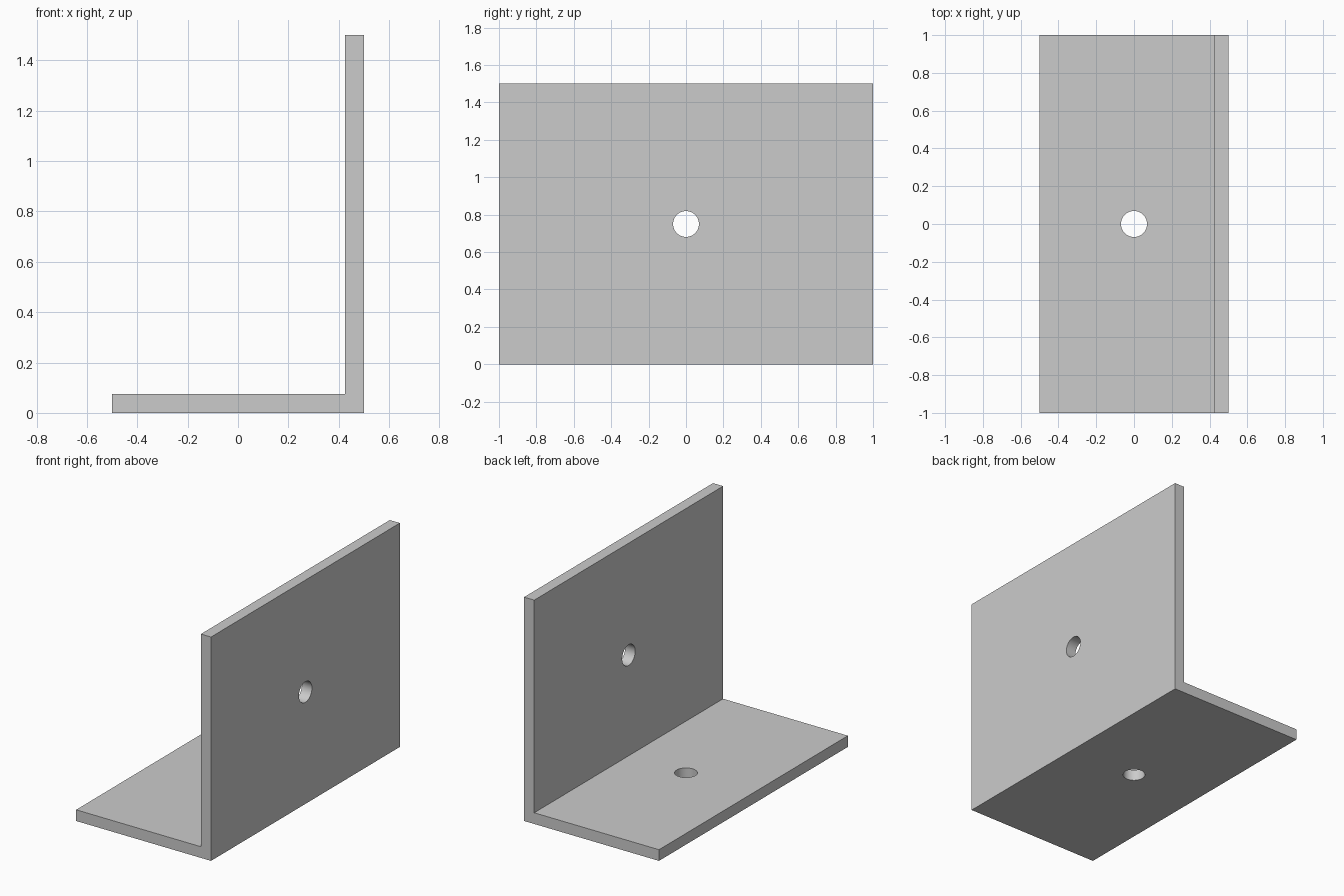
import bpy
import bmesh
from mathutils import Vector

cube = bpy.data.objects.get("Cube")
if cube:
    bpy.data.objects.remove(cube, do_unlink=True)

HALF_WIDTH, HALF_LENGTH, HEIGHT, THICK = 0.5, 1.0, 1.5, 0.075
HOLE_RADIUS = 0.069

# Plain grey metal
grey = bpy.data.materials.new("grey_metal")
grey.use_nodes = True
colour = (0.6, 0.6, 0.6, 1)
grey.diffuse_color = colour
grey.node_tree.nodes["Principled BSDF"].inputs["Base Color"].default_value = colour

# Angle bracket: L-shaped profile extruded along its length
inner = HALF_WIDTH - THICK
profile = [(-HALF_WIDTH, 0), (HALF_WIDTH, 0), (HALF_WIDTH, HEIGHT),
           (inner, HEIGHT), (inner, THICK), (-HALF_WIDTH, THICK)]
bm = bmesh.new()
end = bm.faces.new([bm.verts.new((x, -HALF_LENGTH, z)) for x, z in profile])
extruded = bmesh.ops.extrude_face_region(bm, geom=[end])["geom"]
bmesh.ops.translate(bm, vec=Vector((0, 2 * HALF_LENGTH, 0)),
                    verts=[v for v in extruded if isinstance(v, bmesh.types.BMVert)])
bmesh.ops.recalc_face_normals(bm, faces=bm.faces)
mesh = bpy.data.meshes.new("angle_bracket")
bm.to_mesh(mesh)
bm.free()
mesh.materials.append(grey)
bracket = bpy.data.objects.new("angle_bracket", mesh)
bpy.context.collection.objects.link(bracket)


def drill(name, centre, axis):
    """Cut a round bolt hole through the bracket along an axis."""
    bpy.ops.mesh.primitive_cylinder_add(vertices=64, radius=HOLE_RADIUS,
                                        depth=THICK * 3, location=centre)
    cutter = bpy.context.object
    cutter.name = name
    cutter.rotation_euler = Vector(axis).to_track_quat("Z", "Y").to_euler()
    cutter.data.materials.append(grey)
    cutter.hide_render = True
    cutter.hide_set(True)
    cut = bracket.modifiers.new(name, "BOOLEAN")
    cut.operation = "DIFFERENCE"
    cut.solver = "EXACT"
    cut.object = cutter


# One bolt hole in each plate
drill("base_hole_cutter", (0, 0, THICK / 2), (0, 0, 1))
drill("wall_hole_cutter", (HALF_WIDTH - THICK / 2, 0, HEIGHT / 2), (1, 0, 0))

# Smooth hole walls, crisp plate edges
bpy.ops.object.select_all(action="DESELECT")
bpy.context.view_layer.objects.active = bracket
bracket.select_set(True)
for modifier in list(bracket.modifiers):
    bpy.ops.object.modifier_apply(modifier=modifier.name)
bpy.ops.object.shade_smooth_by_angle(angle=0.6)
